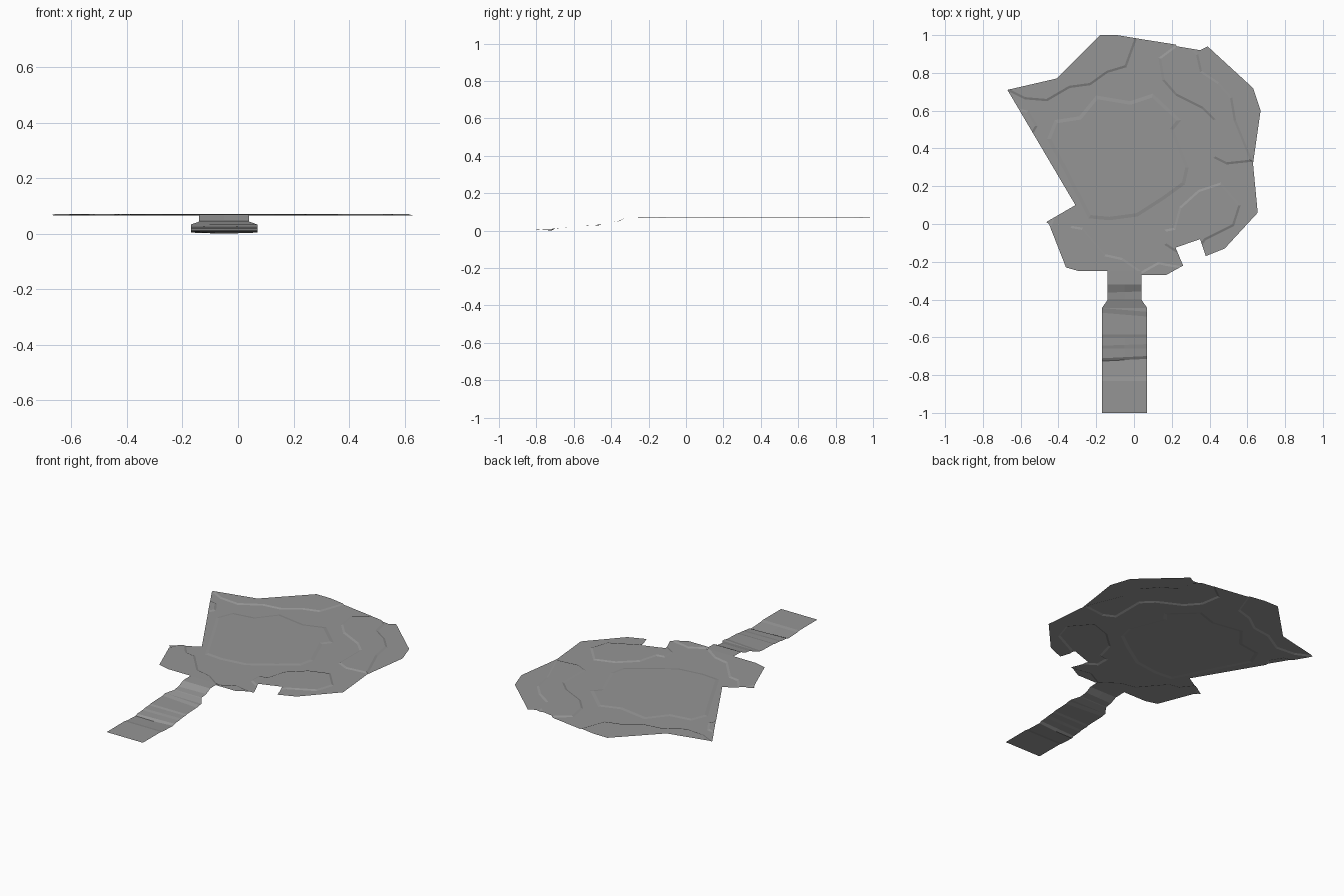
import bpy, bmesh
from mathutils import Vector
from mathutils.geometry import delaunay_2d_cdt, intersect_point_line

cube = bpy.data.objects.get("Cube")
if cube:
    bpy.data.objects.remove(cube, do_unlink=True)

stone = bpy.data.materials.new("stone_grey")
stone.use_nodes = True
GREY = (0.3, 0.3, 0.3, 1)
stone.diffuse_color = GREY
stone.node_tree.nodes["Principled BSDF"].inputs["Base Color"].default_value = GREY


def add_object(name, bm):
    bmesh.ops.recalc_face_normals(bm, faces=bm.faces)
    for f in bm.faces:
        if f.normal.z < 0:
            f.normal_flip()
    mesh = bpy.data.meshes.new(name)
    bm.to_mesh(mesh)
    bm.free()
    mesh.materials.append(stone)
    obj = bpy.data.objects.new(name, mesh)
    bpy.context.collection.objects.link(obj)
    return obj


def inside(p, poly):
    hit = False
    for a, b in zip(poly, poly[1:] + poly[:1]):
        if (a[1] > p[1]) != (b[1] > p[1]):
            if p[0] < a[0] + (p[1] - a[1]) * (b[0] - a[0]) / (b[1] - a[1]):
                hit = not hit
    return hit


def edge_distance(p, poly):
    best = 9
    for a, b in zip(poly, poly[1:] + poly[:1]):
        a, b = Vector(a), Vector(b)
        q, t = intersect_point_line(p, a, b)
        q = a.lerp(b, min(max(t, 0), 1))
        best = min(best, (Vector(p) - q).length)
    return best


def inset(poly, width):
    """Move every corner inwards by a mitred width."""
    area = sum(a[0] * b[1] - b[0] * a[1] for a, b in zip(poly, poly[1:] + poly[:1]))
    sign = 1 if area > 0 else -1
    out = []
    for i, p in enumerate(poly):
        p = Vector(p)
        d1 = (p - Vector(poly[i - 1])).normalized()
        d2 = (Vector(poly[(i + 1) % len(poly)]) - p).normalized()
        n1 = Vector((-d1.y, d1.x)) * sign
        n2 = Vector((-d2.y, d2.x)) * sign
        out.append(p + (n1 + n2) * width / max(1 + n1.dot(n2), 0.4))
    return out


# Outline of the ground sheet
outline = [(-.18, 1), (-.09, 1), (.03, .98), (.22, .95), (.23, .94), (.35, .92),
           (.39, .94), (.63, .72), (.67, .6), (.63, .32), (.655, .06), (.48, -.13),
           (.38, -.17), (.35, -.08), (.22, -.125), (.26, -.22), (.17, -.27),
           (.04, -.27), (.04, -.25), (-.29, -.25), (-.36, -.23), (-.45, 0), (-.465, .01),
           (-.31, .1), (-.67, .71), (-.41, .77)]

# Raised terraces: corners, rise, slope width
centre = [(-.39, .32), (-.46, .45), (-.42, .55), (-.29, .57), (-.2, .68), (-.02, .65),
          (.1, .69), (.25, .55), (.21, .5), (.29, .3), (.27, .21), (.16, .13),
          (.02, .04), (-.13, .02), (-.24, .03)]
back = [(-.7, .72), (-.58, .66), (-.46, .65), (-.34, .72), (-.23, .735), (-.14, .8),
        (-.04, .83), (.04, 1.05), (-.7, 1.05)]
east = [(.25, .98), (.21, .94), (.13, .88), (.15, .76), (.22, .68), (.36, .61),
        (.42, .55), (.42, .35), (.49, .315), (.63, .33), (.54, .55), (.52, .67),
        (.45, .75), (.36, .81), (.34, .9), (.28, .96)]
cove = [(.16, -.11), (.16, -.03), (.21, -.02), (.24, .09), (.34, .18), (.46, .22),
        (.565, .1), (.53, -.01), (.38, -.085), (.3, -.2)]
south = [(-.41, .09), (-.33, -.01), (-.27, -.02), (-.15, -.16), (-.06, -.18),
         (.04, -.25), (.13, -.2), (.17, -.21), (.3, -.23), (.3, -.4), (-.6, -.4)]
west = [(-.66, .62), (-.56, .6), (-.51, .52), (-.55, .45)]
terraces = [(centre, .003, .018), (back, .005, .012), (east, .005, .012),
            (cove, .005, .012), (south, .005, .012), (west, .005, .012)]
BASE = .066

points, edges = [], []
for loop in [outline] + [l for t, _, w in terraces for l in (t, inset(t, w))]:
    start, n = len(points), len(loop)
    points += [Vector(p) for p in loop]
    edges += [(start + i, start + (i + 1) % n) for i in range(n)]
verts, _, faces, *_ = delaunay_2d_cdt(points, edges, [], 0, 1e-5)

# Ground sheet with stepped terraces
bm = bmesh.new()
grid = []
for p in verts:
    z = BASE
    for poly, rise, width in terraces:
        if inside(p, poly):
            z += rise * min(edge_distance(p, poly) / width, 1)
    grid.append(bm.verts.new((p.x, p.y, z)))
for f in faces:
    mid = sum((verts[i] for i in f), Vector((0, 0))) / len(f)
    if inside(mid, outline):
        bm.faces.new([grid[i] for i in f])
bmesh.ops.delete(bm, geom=[v for v in bm.verts if not v.link_faces], context='VERTS')
add_object("ground_sheet", bm)

# Sloping path: y, half width, height, skew of the row
rows = [(-1, .12, .012, 0), (-.83, .12, .012, 0), (-.81, .12, .008, 0),
        (-.72, .12, .004, .006), (-.705, .12, .011, .006), (-.66, .12, .014, 0),
        (-.64, .12, .018, .004), (-.6, .12, .02, 0), (-.585, .12, .024, 0),
        (-.48, .12, .027, -.01), (-.455, .12, .033, -.01), (-.445, .12, .033, 0),
        (-.405, .092, .043, 0), (-.4, .09, .045, 0), (-.36, .09, .05, .003),
        (-.32, .09, .069, 0), (-.25, .09, .071, 0)]
bm = bmesh.new()
previous = None
for y, half, z, skew in rows:
    dip = .004 if y < -.7 and z < .005 else 0
    row = [bm.verts.new((-.05 + s * half, y + s * skew, z - dip * (s == 0)))
           for s in (-1, 0, 1)]
    if previous:
        for i in (0, 1):
            bm.faces.new((previous[i], previous[i + 1], row[i + 1], row[i]))
    previous = row
add_object("sloping_path", bm)
